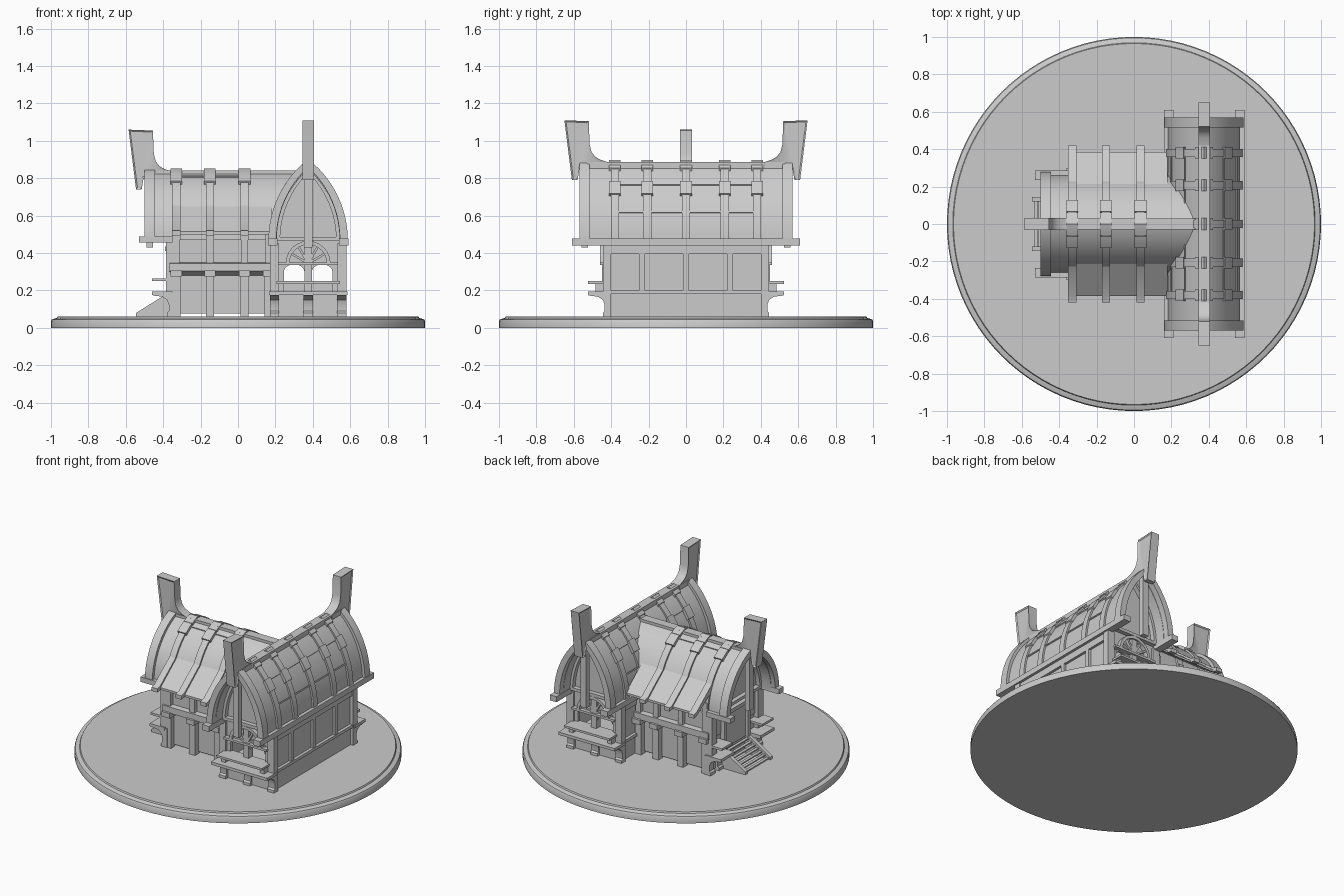
import bpy, bmesh, math
from mathutils import Vector

if "Cube" in bpy.data.objects:
    bpy.data.objects.remove(bpy.data.objects["Cube"], do_unlink=True)

GREY = (0.6, 0.6, 0.6, 1)
mat = bpy.data.materials.new("plain grey")
mat.use_nodes = True
mat.diffuse_color = GREY
mat.node_tree.nodes["Principled BSDF"].inputs["Base Color"].default_value = GREY
parts = []

# Wing frames: u along the ridge, v across it, z up
main = lambda u, v, z: Vector((0.375 + v, u, z))
side = lambda u, v, z: Vector((u, v, z))


def prism(name, place, pts, lo, hi, across=False, inset=0):
    """Extrude a (v,z) outline along u, or a (u,z) outline along v."""
    bm = bmesh.new()
    put = (lambda a, z, t: place(a, t, z)) if across else (lambda a, z, t: place(t, a, z))
    ends = [[bm.verts.new(put(a, z, t)) for a, z in pts] for t in (lo, hi)]
    caps = [bm.faces.new(ring) for ring in ends]
    n = len(pts)
    for i in range(n):
        j = (i + 1) % n
        bm.faces.new((ends[0][i], ends[0][j], ends[1][j], ends[1][i]))
    bmesh.ops.recalc_face_normals(bm, faces=bm.faces)
    if inset:
        bmesh.ops.inset_region(bm, faces=caps, thickness=inset, depth=-0.006)
    mesh = bpy.data.meshes.new(name)
    bm.to_mesh(mesh)
    bm.free()
    ob = bpy.data.objects.new(name, mesh)
    bpy.context.collection.objects.link(ob)
    mesh.materials.append(mat)
    parts.append(ob)


def box(name, place, u0, u1, v0, v1, z0, z1):
    prism(name, place, [(v0, z0), (v1, z0), (v1, z1), (v0, z1)], u0, u1)


def arch(w, z0, z1, a=-1, b=1, n=24):
    """Pointed arch; parameter -1 and 1 are the feet, 0 the tip."""
    h = z1 - z0
    r = (w * w + h * h) / (2 * w)
    top = math.acos((r - w) / r)
    out = []
    for i in range(n + 1):
        t = a + (b - a) * i / n
        ang = top * (1 - abs(t))
        out.append((math.copysign(r * math.cos(ang) - r + w, t), z0 + r * math.sin(ang)))
    return out


def band(name, place, w, z0, z1, inner, outer, u0, u1, a=-1, b=1, n=24):
    """Curved strip between two offsets of the arch."""
    prism(name, place, arch(w + outer, z0, z1 + outer, a, b, n)
          + arch(w + inner, z0, z1 + inner, a, b, n)[::-1], u0, u1)


def horn(place, s, du, dz):
    pts = [(.65, 1.11), (.52, 1.105), (.515, .98), (.505, .94), (.485, .915), (.46, .9), (.42, .887),
           (.42, .85), (.57, .85), (.58, .79), (.61, .79)]
    prism("ridge_horn", place, [(s * (u - du), z - dz) for u, z in pts], -.031, .031, True, .012)


def roof(place, w, z0, z1, u0, u1, ribs, block):
    """Curved shell with ribs, purlins and ridge caps; block is where the rib blocks start and end."""
    band("roof_shell", place, w, z0, z1, -.025, 0, u0, u1)
    box("ridge_beam", place, u0, u1, -.03, .03, z1 - .03, z1 + .006)
    for s in (-1, 1):
        for t in (block[0], .67):
            band("purlin", place, w, z0, z1, -.005, .006, min(ribs), max(ribs), s * t, s * (t + .02), 2)
    for u in ribs:
        band("roof_rib", place, w, z0, z1, -.01, .012, u - .022, u + .022)
        band("ridge_cap", place, w, z0, z1, -.01, .017, u - .031, u + .031, -.13, .13, 8)
        for s in (-1, 1):
            band("rib_block", place, w, z0, z1, -.01, .02, u - .031, u + .031,
                 s * block[0], s * block[1], 4)


def corbel(place, s, end, v, foot):
    pts = [(-.02, foot), (.025, foot), (.025, .08), (.015, .09), (.015, .125), (.025, .15), (.05, .167),
           (.1, .173), (.1, .19), (-.02, .19)]
    prism("corbel", place, [(s * (end + u), z) for u, z in pts], v - .025, v + .025, True)


def gable_frame(place, s, w, z0, z1, wall, tip):
    """End trim, recessed wall and inner frame of one gable."""
    a, b = sorted((s * tip, s * (tip - .055)))
    band("gable_trim", place, w, z0, z1, -.03, .012, a, b)
    a, b = sorted((s * wall, s * (wall - .02)))
    prism("gable_wall", place, arch(w - .02, z0, z1 - .02), a, b)
    a, b = sorted((s * wall, s * (wall + .03)))
    band("gable_inner_frame", place, w - .03, z0, z1 - .04, -.02, 0, a, b)
    box("gable_tie", place, a, b, -w + .02, w - .02, z0 - .005, z0 + .015)
    a, b = sorted((s * (tip - .045), s * (tip - .01)))
    box("gable_post", place, a, b, -.022, .022, z0 - .04, z1)


# Round base with a stepped, softened rim
prof = [(1, 0), (1, .036), (.995, .045), (.978, .051), (.969, .053), (.965, .062)]
bm = bmesh.new()
N = 96
rings = [[bm.verts.new((r * math.cos(i * math.tau / N), r * math.sin(i * math.tau / N), z))
          for i in range(N)] for r, z in prof]
for lower, upper in zip(rings, rings[1:]):
    for i in range(N):
        j = (i + 1) % N
        bm.faces.new((lower[i], lower[j], upper[j], upper[i]))
bm.faces.new(rings[0][::-1])
bm.faces.new(rings[-1])
me = bpy.data.meshes.new("base_disc")
bm.to_mesh(me)
bm.free()
me.materials.append(mat)
base = bpy.data.objects.new("base_disc", me)
bpy.context.collection.objects.link(base)
parts.append(base)

# Main wing: roof, plinth and long walls
roof(main, .193, .47, .88, -.53, .53, [-.38, -.207, 0, .207, .38], (.32, .48))
box("main_plinth", main, -.42, .42, -.185, .185, .06, .19)
for s in (-1, 1):
    v = lambda p, q: sorted((s * p, s * q))
    box("long_wall", main, -.42, .42, *v(.16, .18), .18, .47)
    box("long_sill", main, -.43, .43, *v(.17, .2), .18, .2)
    box("wall_plate", main, -.43, .43, *v(.17, .197), .395, .44)
    box("eave_beam", main, -.61, .61, *v(.165, .215), .44, .477)
    for u in (-.415, -.235, 0, .235, .415):
        box("wall_post", main, u - .015, u + .015, *v(.17, .197), .19, .44)

# Main wing ends: open twin windows under a fan arch
for s in (-1, 1):
    horn(main, s, 0, 0)
    gable_frame(main, s, .2, .47, .89, .43, .57)
    u = lambda p, q: sorted((s * p, s * q))
    box("end_lower_wall", main, *u(.41, .43), -.18, .18, .18, .235)
    box("end_upper_wall", main, *u(.41, .43), -.18, .18, .35, .48)
    box("end_sill", main, *u(.41, .525), -.21, .21, .176, .195)
    box("window_ledge", main, *u(.41, .525), -.17, .17, .236, .25)
    box("window_mullion", main, *u(.405, .45), -.02, .02, .19, .47)
    for side_v in (-1, 1):
        v = lambda p, q: sorted((side_v * p, side_v * q))
        box("end_jamb", main, *u(.41, .43), *v(.13, .18), .19, .4)
        box("corner_post", main, *u(.4, .445), *v(.155, .205), .19, .45)
        box("ledge_block", main, *u(.44, .485), *v(.13, .16), .19, .24)
        # Rounded window head
        arc = [(side_v * .075 + .055 * math.cos(k * math.pi / 10), .30 + .04 * math.sin(k * math.pi / 10))
               for k in range(11)]
        prism("window_head", main, arc + [(side_v * .075 - .055, .36), (side_v * .075 + .055, .36)],
              *u(.41, .435))
    fan = [(r * math.cos(k * math.pi / 12), .345 + r * math.sin(k * math.pi / 12))
           for r, ks in ((.12, range(13)), (.1, range(12, -1, -1))) for k in ks]
    prism("fan_arch", main, fan, *u(.42, .46))
    for k in range(1, 6):
        c, d = math.cos(k * math.pi / 6), math.sin(k * math.pi / 6)
        prism("fan_spoke", main, [(r * c + o * d, .345 + r * d - o * c)
              for r, o in ((.02, .006), (.11, .006), (.11, -.006), (.02, -.006))], *u(.42, .45))
    box("fan_rail", main, *u(.42, .46), -.16, .16, .335, .35)
    for v0 in (-.18, 0, .18):
        corbel(main, s, .42, v0, 0)

# Side wing: roof, walls and canopies
RIBS = [-.33, -.15, .035]
roof(side, .26, .47, .835, -.47, .36, RIBS, (.14, .29))
horn(side, -1, .065, .05)
gable_frame(side, -1, .268, .47, .843, .37, .5)
box("side_lower_wall", side, -.355, .2, -.24, .24, .077, .3)
box("side_upper_wall", side, -.36, .2, -.25, .25, .29, .55)
for s in (-1, 1):
    v = lambda p, q: sorted((s * p, s * q))
    mir = lambda pts: [(s * a, z) for a, z in pts]
    box("side_eave_beam", side, -.53, -.35, *v(.235, .285), .457, .49)
    prism("jetty_beam", side, mir([(.23, .275), (.285, .303), (.285, .345), (.23, .352)]), -.365, .19)
    prism("canopy", side, mir([(.215, .65), (.385, .515), (.385, .5), (.215, .615)]), -.35, .18)
    for u in RIBS:
        prism("canopy_rib", side, mir([(.205, .67), (.39, .527), (.42, .52), (.42, .495), (.39, .5),
                                       (.205, .62)]), u - .022, u + .022)
    for u in RIBS + [.165]:
        box("lower_post", side, u - .022, u + .022, *v(.23, .275), .06, .28)
        box("post_cap", side, u - .03, u + .03, *v(.23, .3), .275, .308)
        box("upper_post", side, u - .018, u + .018, *v(.24, .275), .3, .54)
    # Entrance end, either side of the door
    box("porch_sill", side, -.46, -.35, *v(.14, .285), .176, .195)
    box("porch_ledge", side, -.46, -.35, *v(.16, .275), .25, .265)
    box("porch_corner_post", side, -.385, -.34, *v(.22, .275), .19, .47)
    box("door_post", side, -.385, -.35, *v(.11, .14), .18, .42)
    for v0 in (.165, .255):
        corbel(side, -1, .355, s * v0, .06)
    prism("stair_stringer", side, [(-.545, 0), (-.545, .08), (-.385, .18), (-.35, .18), (-.35, 0)],
          *v(.12, .145), True)
box("door", side, -.366, -.35, -.11, .11, .18, .42)
box("door_lintel", side, -.39, -.35, -.15, .15, .41, .435)
for i in range(7):
    x, z = -.535 + i * .025, .074 + i * .0155
    box("stair_tread", side, x, x + .02, -.13, .13, z - .008, z)

# Smooth the curves, keep edges crisp
bpy.ops.object.select_all(action='DESELECT')
for ob in parts:
    ob.select_set(True)
bpy.context.view_layer.objects.active = base
bpy.ops.object.shade_smooth_by_angle(angle=math.radians(30))
